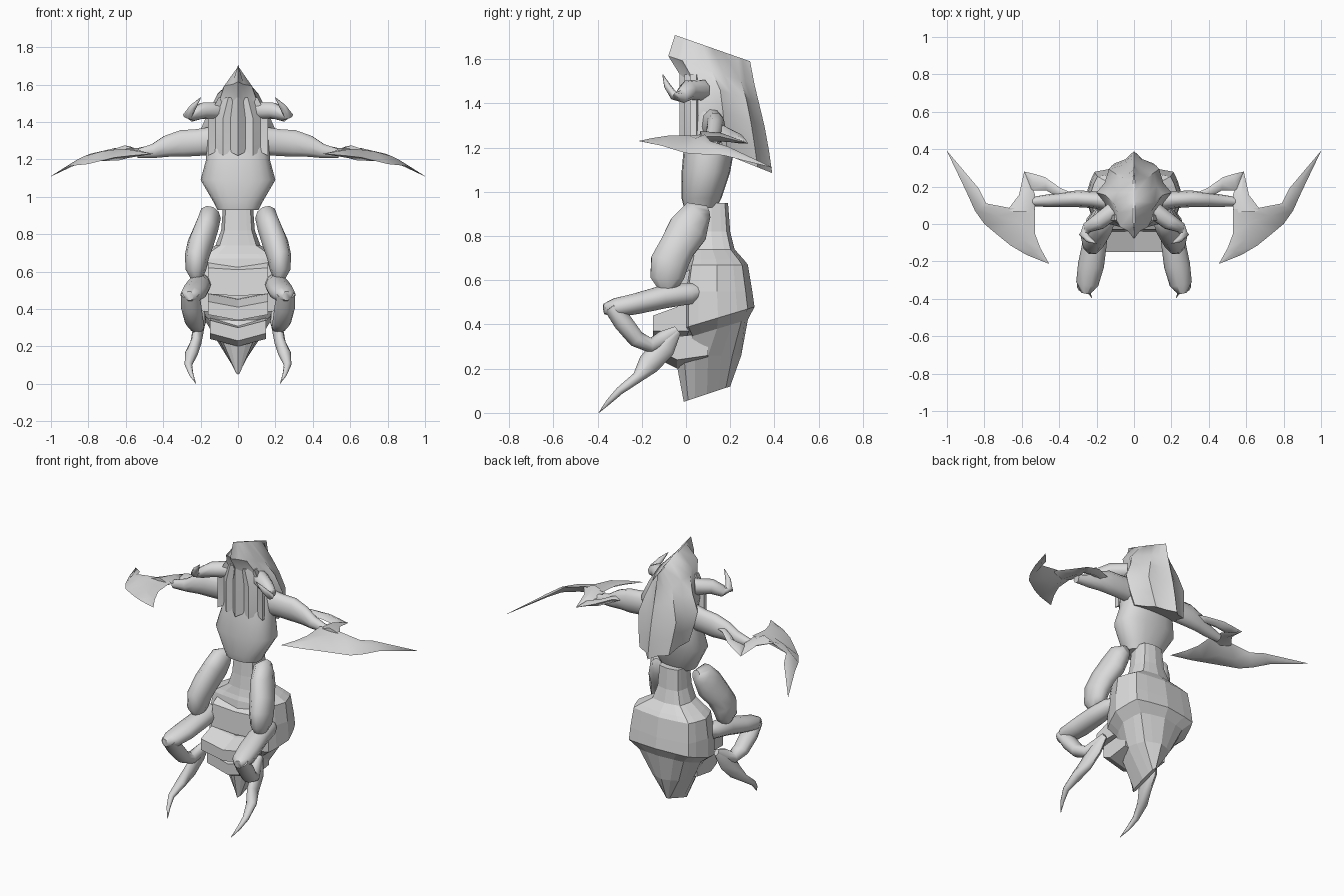
import bpy, bmesh, math
from mathutils import Vector

grey = bpy.data.materials.new("plain_grey")
grey.diffuse_color = (0.7, 0.7, 0.7, 1)


def finish(name, verts, faces, smooth=None, mirror=False):
    """Make an object, fix normals, set shading and optional mirroring."""
    me = bpy.data.meshes.new(name)
    bm = bmesh.new()
    vs = [bm.verts.new(v) for v in verts]
    for f in faces:
        bm.faces.new([vs[i] for i in f])
    bmesh.ops.remove_doubles(bm, verts=bm.verts, dist=0.0005)
    bmesh.ops.recalc_face_normals(bm, faces=bm.faces)
    bm.to_mesh(me)
    bm.free()
    me.materials.append(grey)
    ob = bpy.data.objects.new(name, me)
    bpy.context.collection.objects.link(ob)
    if smooth:
        bpy.ops.object.select_all(action='DESELECT')
        ob.select_set(True)
        bpy.context.view_layer.objects.active = ob
        bpy.ops.object.shade_smooth_by_angle(angle=math.radians(smooth))
    if mirror:
        ob.modifiers.new("mirror", 'MIRROR').use_mirror_merge = False
    return ob


def skin(name, rings, **kw):
    """Join equal-sized rings of points into a capped skin."""
    n = len(rings[0])
    faces = [(k * n + i, k * n + (i + 1) % n, (k + 1) * n + (i + 1) % n, (k + 1) * n + i)
             for k in range(len(rings) - 1) for i in range(n)]
    faces += [tuple(range(n)), tuple(range((len(rings) - 1) * n, len(rings) * n))]
    return finish(name, [p for r in rings for p in r], faces, **kw)


def stack(name, levels, n=16, power=1.0, pleat=1.0, **kw):
    """Body from levels of (z, half width, front y, back y, tilt, optional power)."""
    rings = []
    for z, w, yf, yb, tilt, *own in levels:
        ring, p = [], own[0] if own else power
        for i in range(n):
            a = 2 * math.pi * i / n
            s, c = math.sin(a), -math.cos(a)
            m = pleat if i % 2 else 1
            x = m * w * math.copysign(abs(s) ** p, s)
            y = m * (yb - yf) / 2 * math.copysign(abs(c) ** p, c)
            ring.append((x, (yf + yb) / 2 + y, z + tilt * y))
        rings.append(ring)
    return skin(name, rings, **kw)


def tube(name, path, ref, n=10, **kw):
    """Limb along a path of (x, y, z, radius along ref, other radius)."""
    pts = [Vector(p[:3]) for p in path]
    rings = []
    for k, p in enumerate(path):
        t = (pts[min(k + 1, len(pts) - 1)] - pts[max(k - 1, 0)]).normalized()
        u = Vector(ref)
        u = (u - t * u.dot(t)).normalized()
        v = t.cross(u)
        rings.append([pts[k] + u * p[3] * math.cos(2 * math.pi * i / n)
                      + v * p[4] * math.sin(2 * math.pi * i / n) for i in range(n)])
    return skin(name, rings, mirror=True, **kw)


def blade(name, pairs):
    """Sharp-edged blade from pairs of edge points and a thickness."""
    rings = []
    for a, b, th in pairs:
        a, b = Vector(a), Vector(b)
        m, up = (a + b) / 2, Vector((0, 0, th))
        rings.append([a, m + up, b, m - up])
    return skin(name, rings, smooth=70, mirror=True)


def plate(name, profile, w, drop):
    """Side profile spread over x, with a lowered centre line."""
    rings = [[(x, y, z - (drop if x == 0 else 0)) for y, z in profile] for x in (-w, 0, w)]
    return skin(name, rings)


# abdomen: boxy ribbed bulb with a shelf on top, ending in a keel
stack("abdomen", [
    (0.95, 0.08, 0.04, 0.19, 0), (0.82, 0.09, 0.03, 0.20, 0),
    (0.74, 0.12, 0.02, 0.22, 0), (0.695, 0.20, 0.01, 0.26, 0),
    (0.67, 0.24, 0.0, 0.28, 0), (0.55, 0.255, -0.02, 0.30, 0),
    (0.43, 0.26, -0.02, 0.31, 0.3), (0.38, 0.20, 0.0, 0.28, 0.3, 0.7),
    (0.26, 0.13, -0.05, 0.25, 0, 0.9), (0.085, 0.012, -0.01, 0.20, 0.33)],
    power=0.6, pleat=0.94)
plate("belly_plate", [(-0.15, 0.37), (-0.15, 0.44), (-0.04, 0.48), (0.1, 0.5), (0.1, 0.37)], 0.16, 0.03)
plate("lower_belly_plate", [(-0.1, 0.27), (-0.1, 0.34), (0.1, 0.36), (0.1, 0.26), (-0.04, 0.24)], 0.15, 0.04)
plate("upper_belly_plate", [(-0.04, 0.48), (-0.03, 0.62), (0.02, 0.65), (0.1, 0.65), (0.1, 0.48)], 0.16, 0.01)

# torso reaching up between the shoulders
stack("torso", [
    (0.93, 0.11, -0.01, 0.14, 0), (0.97, 0.13, -0.02, 0.16, 0),
    (1.09, 0.20, -0.02, 0.20, 0), (1.20, 0.17, -0.01, 0.22, 0),
    (1.30, 0.17, 0.01, 0.21, 0), (1.42, 0.13, 0.04, 0.19, 0)], n=20, power=0.85, smooth=60)

# pleated hood with a ridge and a pointed back hem
stack("hood", [
    (1.65, 0.006, -0.05, 0.29, -0.35), (1.55, 0.11, -0.08, 0.31, -0.33),
    (1.46, 0.155, -0.02, 0.33, -0.33), (1.36, 0.20, -0.02, 0.355, -0.33),
    (1.26, 0.18, -0.02, 0.375, -0.36), (1.165, 0.155, -0.01, 0.39, -0.4)],
    power=1.15, pleat=0.86, smooth=45)

# pleated veil hanging over the chest
veil = []
for i in range(-4, 5):
    y = -0.03 + 0.022 * (i % 2) + 0.012 * abs(i)
    low = 1.22 + 0.02 * (i % 2)
    veil.append([(0.04 * i, y, low), (0.04 * i, y, 1.42), (0.026 * i, y, 1.53),
                 (0.026 * i, y + 0.03, 1.53), (0.04 * i, y + 0.03, 1.42), (0.04 * i, y + 0.03, low)])
skin("veil", veil, smooth=45)

# curled horns beside the jaw
tube("horn", [
    (0.11, 0.07, 1.46, 0.05, 0.05), (0.19, 0.01, 1.46, 0.045, 0.045),
    (0.25, -0.02, 1.435, 0.03, 0.035), (0.27, -0.055, 1.435, 0.02, 0.025),
    (0.24, -0.085, 1.48, 0.015, 0.018), (0.20, -0.105, 1.53, 0.002, 0.002)],
    (0, 1, 0.3), n=8, smooth=60)

# arms and forearm webs
tube("arm", [
    (0.12, 0.12, 1.30, 0.055, 0.08), (0.22, 0.13, 1.29, 0.045, 0.075),
    (0.30, 0.135, 1.285, 0.045, 0.075), (0.38, 0.13, 1.27, 0.04, 0.06),
    (0.45, 0.125, 1.245, 0.035, 0.04), (0.54, 0.12, 1.23, 0.025, 0.025)],
    (0, 1, 0), smooth=60)
blade("arm_spur", [
    ((0.34, 0.17, 1.29), (0.36, 0.13, 1.28), 0.02),
    ((0.39, 0.19, 1.29), (0.42, 0.15, 1.27), 0.02),
    ((0.475, 0.25, 1.26), (0.47, 0.18, 1.25), 0.02),
    ((0.53, 0.267, 1.24), (0.55, 0.18, 1.24), 0.02),
    ((0.585, 0.28, 1.22), (0.587, 0.278, 1.22), 0.001)])

# scythe hands: long blade, outer edge lower, and its back prong
blade("hand_blade", [
    ((0.455, -0.21, 1.23), (0.457, -0.212, 1.23), 0.001),
    ((0.50, -0.13, 1.24), (0.575, -0.165, 1.22), 0.014),
    ((0.53, -0.05, 1.25), (0.66, -0.115, 1.21), 0.024),
    ((0.53, 0.08, 1.26), (0.74, -0.05, 1.19), 0.03),
    ((0.66, 0.085, 1.26), (0.80, 0.0, 1.175), 0.025),
    ((0.79, 0.11, 1.23), (0.85, 0.07, 1.17), 0.018),
    ((0.83, 0.19, 1.205), (0.895, 0.17, 1.165), 0.012),
    ((0.999, 0.39, 1.11), (1.0, 0.389, 1.11), 0.001)])
blade("hand_prong", [
    ((0.53, 0.06, 1.25), (0.68, 0.07, 1.25), 0.025),
    ((0.53, 0.16, 1.245), (0.615, 0.155, 1.25), 0.02),
    ((0.585, 0.28, 1.22), (0.587, 0.28, 1.22), 0.001)])

# thighs
tube("thigh", [
    (0.14, 0.10, 0.91, 0.03, 0.03), (0.15, 0.05, 0.895, 0.06, 0.075),
    (0.17, 0.01, 0.83, 0.065, 0.095), (0.20, -0.04, 0.75, 0.07, 0.085),
    (0.22, -0.075, 0.68, 0.065, 0.09), (0.225, -0.085, 0.61, 0.055, 0.08),
    (0.22, -0.08, 0.56, 0.03, 0.045)], (1, 0, 0), smooth=60)

# shins running forward to the knee
tube("shin", [
    (0.19, 0.07, 0.55, 0.03, 0.03), (0.20, 0.02, 0.54, 0.055, 0.05),
    (0.21, -0.10, 0.525, 0.065, 0.055), (0.23, -0.22, 0.495, 0.07, 0.05),
    (0.25, -0.32, 0.475, 0.06, 0.045), (0.26, -0.37, 0.47, 0.025, 0.025)],
    (1, 0, 0), smooth=60)

# ankles folding back under the knee
tube("ankle", [
    (0.255, -0.34, 0.48, 0.05, 0.035), (0.25, -0.285, 0.41, 0.055, 0.045),
    (0.235, -0.225, 0.335, 0.05, 0.04), (0.22, -0.16, 0.305, 0.04, 0.035),
    (0.20, -0.10, 0.335, 0.03, 0.04), (0.19, -0.04, 0.375, 0.015, 0.02)],
    (1, 0, 0), smooth=60)

# hooked foot claws
tube("foot_claw", [
    (0.19, -0.04, 0.37, 0.015, 0.02), (0.21, -0.10, 0.30, 0.03, 0.055),
    (0.225, -0.17, 0.22, 0.03, 0.05), (0.25, -0.22, 0.16, 0.035, 0.025),
    (0.265, -0.30, 0.10, 0.02, 0.018), (0.25, -0.35, 0.05, 0.012, 0.012),
    (0.225, -0.395, 0.0, 0.001, 0.001)], (1, 0, 0), n=8, smooth=60)
